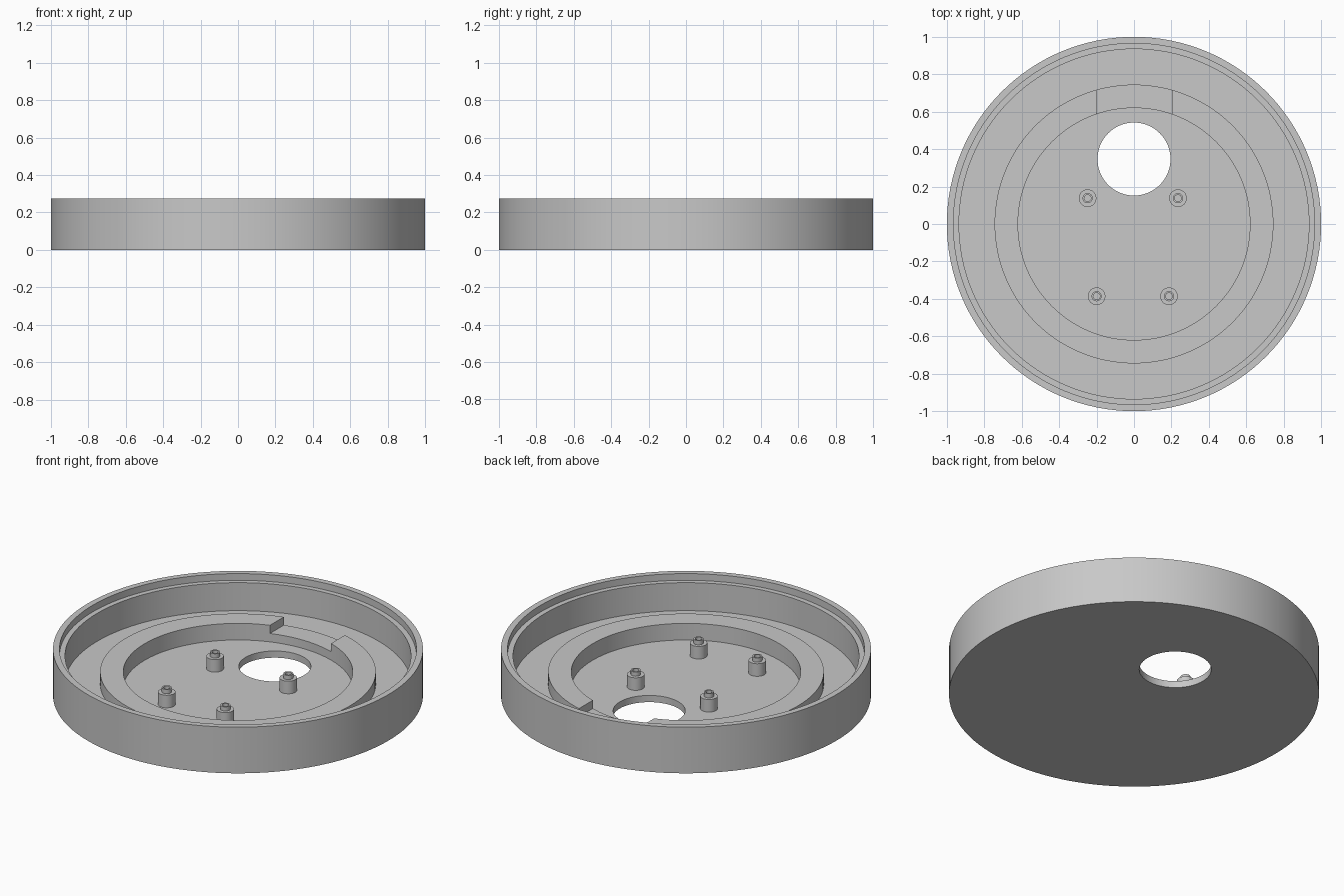
import bpy
import bmesh
from math import cos, sin, pi, radians

cube = bpy.data.objects.get("Cube")
if cube:
    bpy.data.objects.remove(cube, do_unlink=True)

grey = bpy.data.materials.new("plain grey")
grey.use_nodes = True
colour = (0.58, 0.58, 0.58, 1)
grey.diffuse_color = colour
grey.node_tree.nodes["Principled BSDF"].inputs["Base Color"].default_value = colour


def lathe(name, profile, segments, location=(0, 0, 0)):
    """Turn an open (radius, height) profile into a solid, capping both ends."""
    bm = bmesh.new()
    rings = [[bm.verts.new((r * cos(2 * pi * i / segments), r * sin(2 * pi * i / segments), z))
              for i in range(segments)] for r, z in profile]
    for a, b in zip(rings, rings[1:]):
        for i in range(segments):
            j = (i + 1) % segments
            bm.faces.new((a[i], a[j], b[j], b[i]))
    bm.faces.new(rings[0][::-1])
    bm.faces.new(rings[-1])
    bmesh.ops.recalc_face_normals(bm, faces=bm.faces)
    mesh = bpy.data.meshes.new(name)
    bm.to_mesh(mesh)
    bm.free()
    mesh.materials.append(grey)
    obj = bpy.data.objects.new(name, mesh)
    obj.location = location
    bpy.context.collection.objects.link(obj)
    return obj


def activate(obj):
    bpy.ops.object.select_all(action='DESELECT')
    obj.select_set(True)
    bpy.context.view_layer.objects.active = obj


def smooth(obj):
    activate(obj)
    bpy.ops.object.shade_smooth_by_angle(angle=radians(30))


def cut(target, cutter):
    mod = target.modifiers.new("cut", 'BOOLEAN')
    mod.operation = 'DIFFERENCE'
    mod.solver = 'EXACT'
    mod.object = cutter
    activate(target)
    bpy.ops.object.modifier_apply(modifier=mod.name)
    bpy.data.objects.remove(cutter, do_unlink=True)


# Round tray: outer wall, stepped lip, floor and raised inner ring
FLOOR = 0.04
RING_TOP = 0.139
tray = lathe("tray", [
    (1, 0), (1, 0.275), (0.965, 0.275), (0.965, 0.235), (0.935, 0.235),
    (0.935, 0.068), (0.745, 0.068), (0.745, RING_TOP), (0.62, RING_TOP), (0.62, FLOOR),
], 128)

# Cable hole through the floor
cut(tray, lathe("hole_cutter", [(0.195, -0.1), (0.195, 0.1)], 64, (0, 0.347, 0)))

# Shallow notch in the back of the ring
bpy.ops.mesh.primitive_cube_add(size=1, location=(0.002, 0.66, 0.19))
notch = bpy.context.object
notch.name = "notch_cutter"
notch.scale = (0.404, 0.3, 0.2)
notch.data.materials.append(grey)
cut(tray, notch)
smooth(tray)

# Four mounting posts, each with a hollow pin on top
post_profile = [(0.047, FLOOR - 0.01), (0.047, 0.115), (0.027, 0.115),
                (0.027, 0.14), (0.018, 0.14), (0.018, FLOOR)]
posts = {"back_right_post": (-0.248, 0.138), "back_left_post": (0.235, 0.138),
         "front_right_post": (-0.2, -0.386), "front_left_post": (0.187, -0.386)}
for name, (x, y) in posts.items():
    smooth(lathe(name, post_profile, 32, (x, y, 0)))
